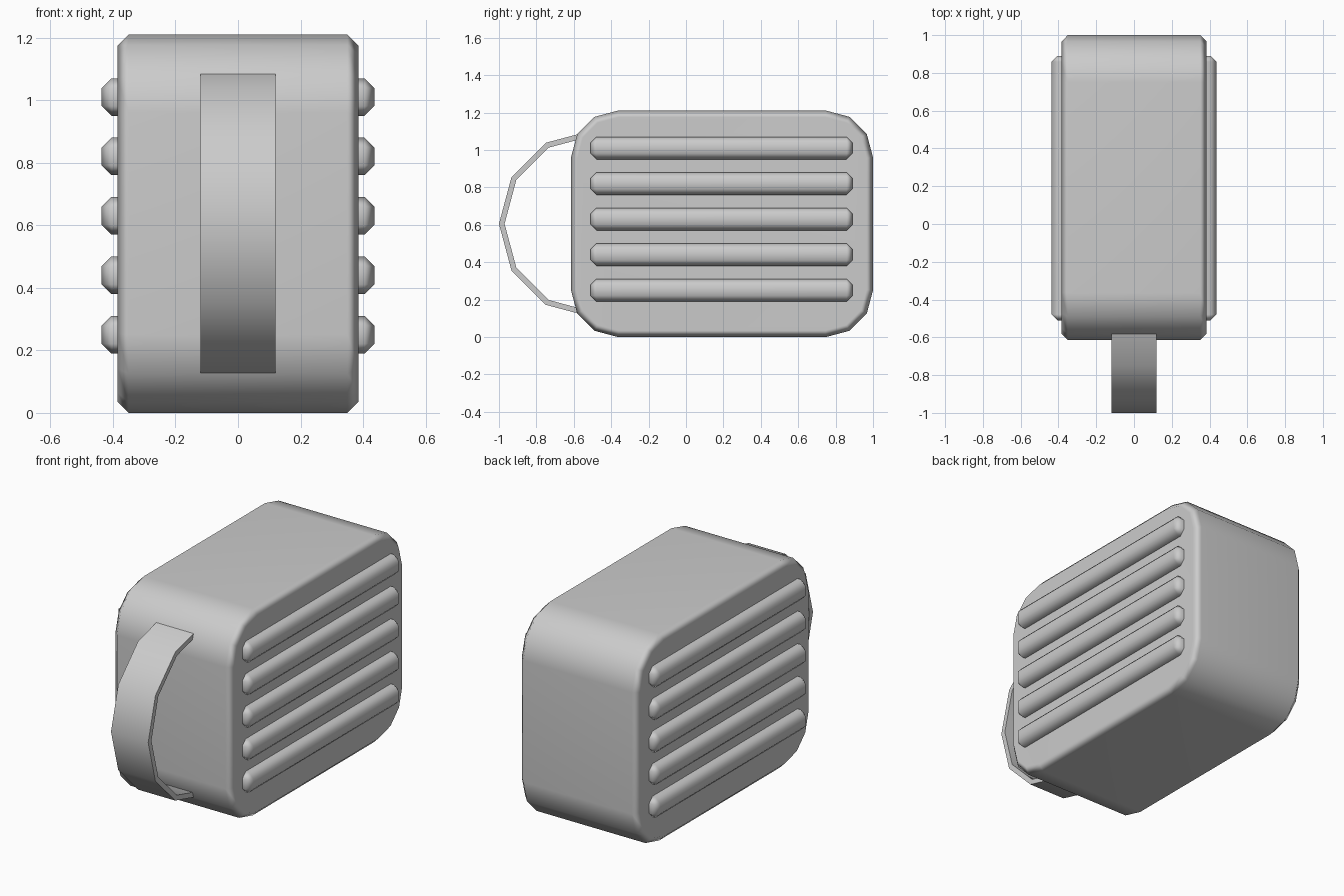
import bpy, bmesh
from math import sin, cos, radians

cube = bpy.data.objects.get("Cube")
if cube:
    bpy.data.objects.remove(cube, do_unlink=True)

grey = bpy.data.materials.new("light_grey")
grey.use_nodes = True
grey.diffuse_color = (0.6, 0.6, 0.6, 1)
grey.node_tree.nodes["Principled BSDF"].inputs["Base Color"].default_value = (0.6, 0.6, 0.6, 1)


def extrude_profile(name, points, half_width, bevel=0.0):
    """Extrude a closed (y, z) outline symmetrically along x, with optional bevel."""
    bm = bmesh.new()
    face = bm.faces.new([bm.verts.new((-half_width, y, z)) for y, z in points])
    side = bmesh.ops.extrude_face_region(bm, geom=[face])
    moved = [v for v in side["geom"] if isinstance(v, bmesh.types.BMVert)]
    bmesh.ops.translate(bm, verts=moved, vec=(2 * half_width, 0, 0))
    bmesh.ops.recalc_face_normals(bm, faces=bm.faces)
    if bevel:
        rims = [e for e in bm.edges if abs(e.verts[0].co.x - e.verts[1].co.x) < 1e-5]
        bmesh.ops.bevel(bm, geom=rims, offset=bevel, segments=1, affect='EDGES')
    return finish(name, bm)


def finish(name, bm):
    """Turn the bmesh into a smooth-shaded object with flat large faces."""
    mesh = bpy.data.meshes.new(name)
    bm.to_mesh(mesh)
    bm.free()
    mesh.materials.append(grey)
    obj = bpy.data.objects.new(name, mesh)
    bpy.context.collection.objects.link(obj)
    mesh.shade_smooth()
    mesh.set_sharp_from_angle(angle=radians(60))
    weighted = obj.modifiers.new("weighted_normals", 'WEIGHTED_NORMAL')
    weighted.keep_sharp = True
    return obj


def arc(cy, cz, radius, start, end, steps):
    angles = [radians(start + (end - start) * i / steps) for i in range(steps + 1)]
    return [(cy + radius * cos(a), cz + radius * sin(a)) for a in angles]


# Body: rounded rectangle with chamfered side rims
front, back, height, corner = -0.615, 1.0, 1.21, 0.25
centres = [(back - corner, height - corner), (front + corner, height - corner),
           (front + corner, corner), (back - corner, corner)]
outline = []
for i, (cy, cz) in enumerate(centres):
    outline += arc(cy, cz, corner, 90 * i, 90 * i + 90, 3)
extrude_profile("body", outline, 0.385, 0.035)

# Handle: faceted half-ring strap on the front
mid = height / 2
strap = arc(-0.5, mid, 0.5, 90, 270, 6) + arc(-0.5, mid, 0.47, 270, 90, 6)
extrude_profile("handle", strap, 0.12)

# Ribs: five chamfered bars on each side
for side, sign in (("left", 1), ("right", -1)):
    for i in range(5):
        bm = bmesh.new()
        bmesh.ops.create_cube(bm, size=1)
        bmesh.ops.scale(bm, vec=(0.12, 1.4, 0.12), verts=bm.verts)
        bmesh.ops.bevel(bm, geom=bm.edges[:], offset=0.031, segments=1, affect='EDGES')
        bmesh.ops.translate(bm, vec=(sign * 0.376, 0.19, 0.25 + 0.19 * i), verts=bm.verts)
        finish(f"{side}_rib_{i + 1}", bm)
